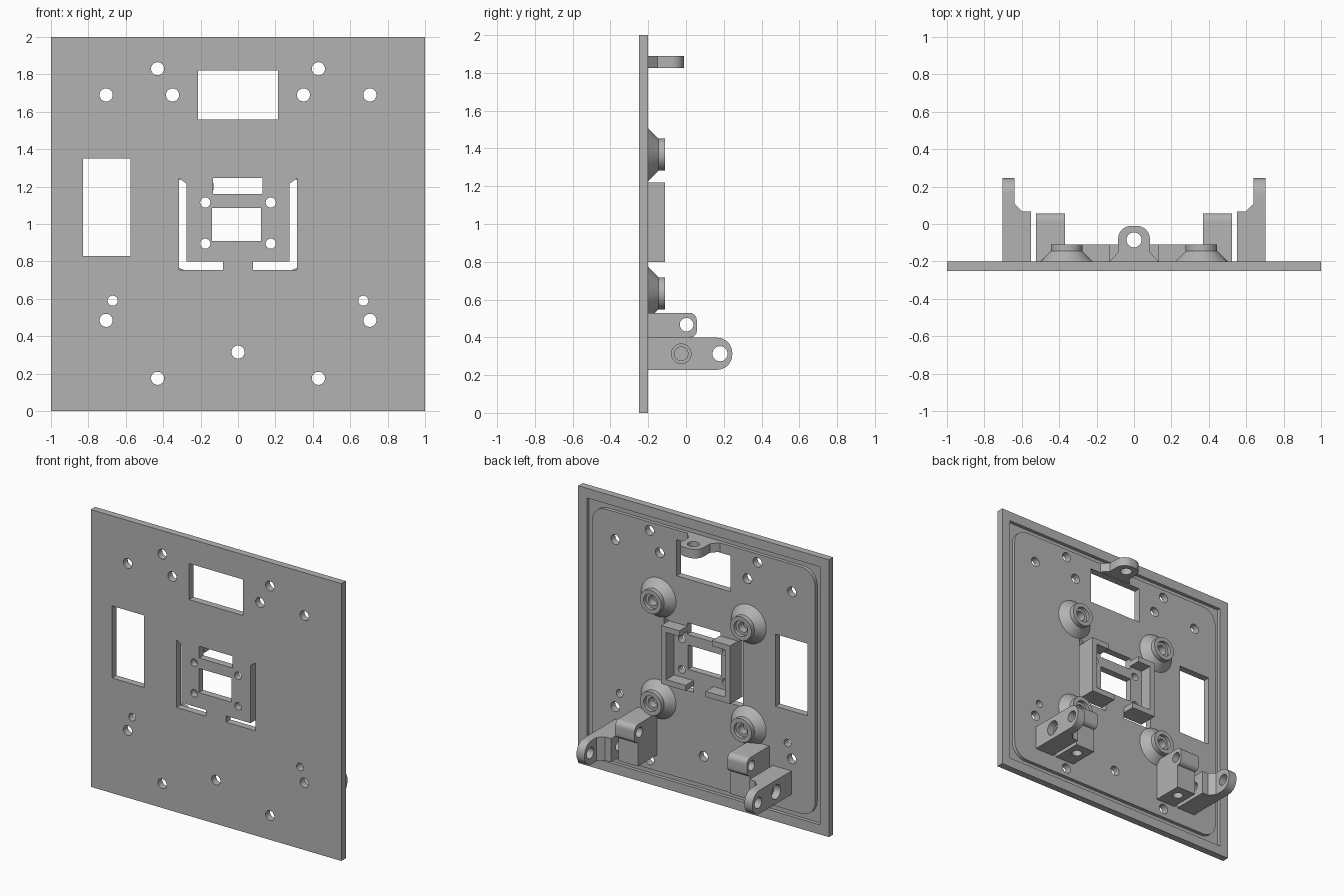
import bpy, bmesh, math
from mathutils import Vector

cube = bpy.data.objects.get("Cube")
if cube:
    bpy.data.objects.remove(cube)

grey = bpy.data.materials.new("plain_grey")
grey.use_nodes = True
grey.diffuse_color = (0.45, 0.45, 0.45, 1)
grey.node_tree.nodes["Principled BSDF"].inputs["Base Color"].default_value = grey.diffuse_color

BACK = -0.2
FRONT = -0.25


def place(axis, u, v, w):
    """Map a profile point (u, v) and depth w to space."""
    return {"x": (w, u, v), "y": (u, w, v), "z": (u, v, w)}[axis]


def rect(u0, u1, v0, v1):
    return [(u0, v0), (u1, v0), (u1, v1), (u0, v1)]


def circle(u, v, r, n=32):
    return [(u + r * math.cos(2 * math.pi * i / n), v + r * math.sin(2 * math.pi * i / n))
            for i in range(n)]


def rounded(pts, radii, n=8):
    """Round the corners of a profile, one radius per corner."""
    out = []
    for i, r in enumerate(radii):
        p = Vector(pts[i])
        if r == 0:
            out.append(tuple(p))
            continue
        a = (Vector(pts[i - 1]) - p).normalized()
        b = (Vector(pts[(i + 1) % len(pts)]) - p).normalized()
        for k in range(n + 1):
            t = math.pi / 2 * k / n
            out.append(tuple(p + a * r * (1 - math.sin(t)) + b * r * (1 - math.cos(t))))
    return out


def prisms(name, items):
    """One mesh from several extruded profiles: (points, axis, low, high)."""
    bm = bmesh.new()
    for pts, axis, lo, hi in items:
        low = [bm.verts.new(place(axis, u, v, lo)) for u, v in pts]
        high = [bm.verts.new(place(axis, u, v, hi)) for u, v in pts]
        bm.faces.new(low)
        bm.faces.new(high)
        for i in range(len(pts)):
            j = (i + 1) % len(pts)
            bm.faces.new((low[i], low[j], high[j], high[i]))
    return finish(name, bm)


def finish(name, bm):
    bmesh.ops.recalc_face_normals(bm, faces=bm.faces)
    mesh = bpy.data.meshes.new(name)
    bm.to_mesh(mesh)
    bm.free()
    mesh.materials.append(grey)
    ob = bpy.data.objects.new(name, mesh)
    bpy.context.collection.objects.link(ob)
    return ob


def bake(ob):
    bpy.context.view_layer.update()
    mesh = bpy.data.meshes.new_from_object(
        ob.evaluated_get(bpy.context.evaluated_depsgraph_get()))
    ob.modifiers.clear()
    ob.data = mesh


def cut(ob, cutter):
    mod = ob.modifiers.new("cut", "BOOLEAN")
    mod.operation, mod.solver, mod.object = "DIFFERENCE", "EXACT", cutter
    bake(ob)
    bpy.data.objects.remove(cutter)


def mirror(ob):
    mod = ob.modifiers.new("mirror", "MIRROR")
    mod.use_clip = False
    mod.use_mirror_merge = False
    bake(ob)


def smooth(ob):
    bpy.ops.object.select_all(action="DESELECT")
    ob.select_set(True)
    bpy.context.view_layer.objects.active = ob
    bpy.ops.object.shade_smooth_by_angle(angle=math.radians(30))


# Square plate with a groove around a round-cornered field on its back
plate = prisms("plate", [(rect(-1, 1, 0, 2), "y", FRONT, BACK)])
groove = prisms("groove_cutter", [(rect(-0.93, 0.93, 0.07, 1.93), "y", -0.225, -0.1)])
field = rounded(rect(-0.89, 0.89, 0.11, 1.89), [0.11] * 4)
cut(groove, prisms("field_cutter", [(field, "y", -0.3, 0)]))
cut(plate, groove)

# Windows, slots and screw holes through the plate
openings = [rect(-0.83, -0.575, 0.83, 1.35), rect(-0.215, 0.215, 1.56, 1.82),
            rect(-0.135, 0.13, 1.16, 1.245), rect(-0.138, 0.124, 0.91, 1.085),
            circle(0, 0.315, 0.035)]
slot = [(0.08, 0.755), (0.316, 0.755), (0.316, 1.245), (0.275, 1.215),
        (0.275, 0.8), (0.08, 0.8)]
big_holes = [(0.705, 1.69), (0.705, 0.485), (0.43, 1.83), (0.43, 0.175), (0.35, 1.69)]
small_holes = [(0.67, 0.59), (0.175, 1.115), (0.175, 0.895)]
for side in (1, -1):
    openings.append([(side * x, z) for x, z in slot])
    openings += [circle(side * x, z, 0.035) for x, z in big_holes]
    openings += [circle(side * x, z, 0.027) for x, z in small_holes]
cut(plate, prisms("opening_cutter", [(p, "y", -0.3, -0.1) for p in openings]))

# Clip walls around the middle window
clip = [(0.275, 0.8), (0.275, 1.22), (0.13, 1.22), (0.13, 1.18), (0.235, 1.18),
        (0.235, 0.84), (0.08, 0.84), (0.08, 0.8)]
clips = prisms("clip_walls", [(clip, "y", BACK, -0.11)])
mirror(clips)

# Conical standoffs with stepped blind bores
steps = [(0, BACK), (0.14, BACK), (0.085, -0.145), (0.085, -0.11), (0.055, -0.11),
         (0.055, -0.135), (0.035, -0.135), (0.035, -0.19), (0, -0.19)]
for row, dz in (("upper", 0.367), ("lower", -0.367)):
    for side, x in (("left", 0.36), ("right", -0.36)):
        bm = bmesh.new()
        verts = [bm.verts.new((r, y, 0)) for r, y in steps]
        edges = [bm.edges.new(pair) for pair in zip(verts, verts[1:])]
        bmesh.ops.spin(bm, geom=verts + edges, cent=(0, 0, 0), axis=(0, 1, 0),
                       angle=2 * math.pi, steps=40)
        bmesh.ops.remove_doubles(bm, verts=bm.verts, dist=0.0005)
        bmesh.ops.translate(bm, verts=bm.verts, vec=(x, 0, 1 + dz))
        smooth(finish(f"{row}_{side}_standoff", bm))

# Top lug with a flared foot
lug = rounded([(-0.13, BACK), (0.13, BACK), (0.085, -0.15), (0.085, -0.01),
               (-0.085, -0.01), (-0.085, -0.15)], [0, 0, 0, 0.07, 0.07, 0])
top_lug = prisms("top_lug", [(lug, "z", 1.825, 1.89)])
cut(top_lug, prisms("lug_cutter", [(circle(0, -0.085, 0.04), "z", 1.7, 2)]))
smooth(top_lug)

# Stepped lower arms with round ends
arm_plan = [(0.552, BACK), (0.702, BACK), (0.702, 0.4), (0.638, 0.4), (0.638, 0.107),
            (0.598, 0.067), (0.552, 0.067)]
arms = prisms("lower_arms", [(arm_plan, "z", 0.228, 0.398)])
beyond = prisms("arm_end_cutter", [(rect(0.05, 0.6, 0.1, 0.6), "x", 0.4, 0.9)])
end = rounded(rect(-0.5, 0.245, 0.228, 0.398), [0, 0.08, 0.08, 0])
cut(beyond, prisms("arm_end_shape", [(end, "x", 0.3, 1)]))
cut(arms, beyond)
cut(arms, prisms("arm_hole_cutter", [(circle(0.18, 0.313, 0.04), "x", 0.5, 0.8),
                                     (circle(-0.025, 0.313, 0.036), "x", 0.5, 0.8)]))
cut(arms, prisms("arm_bore_cutter", [(circle(-0.025, 0.313, 0.052), "x", 0.65, 0.8)]))
mirror(arms)
smooth(arms)

# Hinge blocks beside the arms: a rounded head on a shorter body
outline = rounded([(BACK, 0.228), (0.02, 0.228), (0.02, 0.4), (0.057, 0.4),
                   (0.057, 0.53), (BACK, 0.53)], [0, 0, 0, 0.035, 0.04, 0])
blocks = prisms("hinge_blocks", [(outline, "x", 0.37, 0.525)])
cut(blocks, prisms("hinge_hole_cutter", [(circle(0.003, 0.467, 0.036), "x", 0.3, 0.6),
                                         (circle(0.447, -0.07, 0.035), "z", 0.1, 0.35)]))
mirror(blocks)
smooth(blocks)
